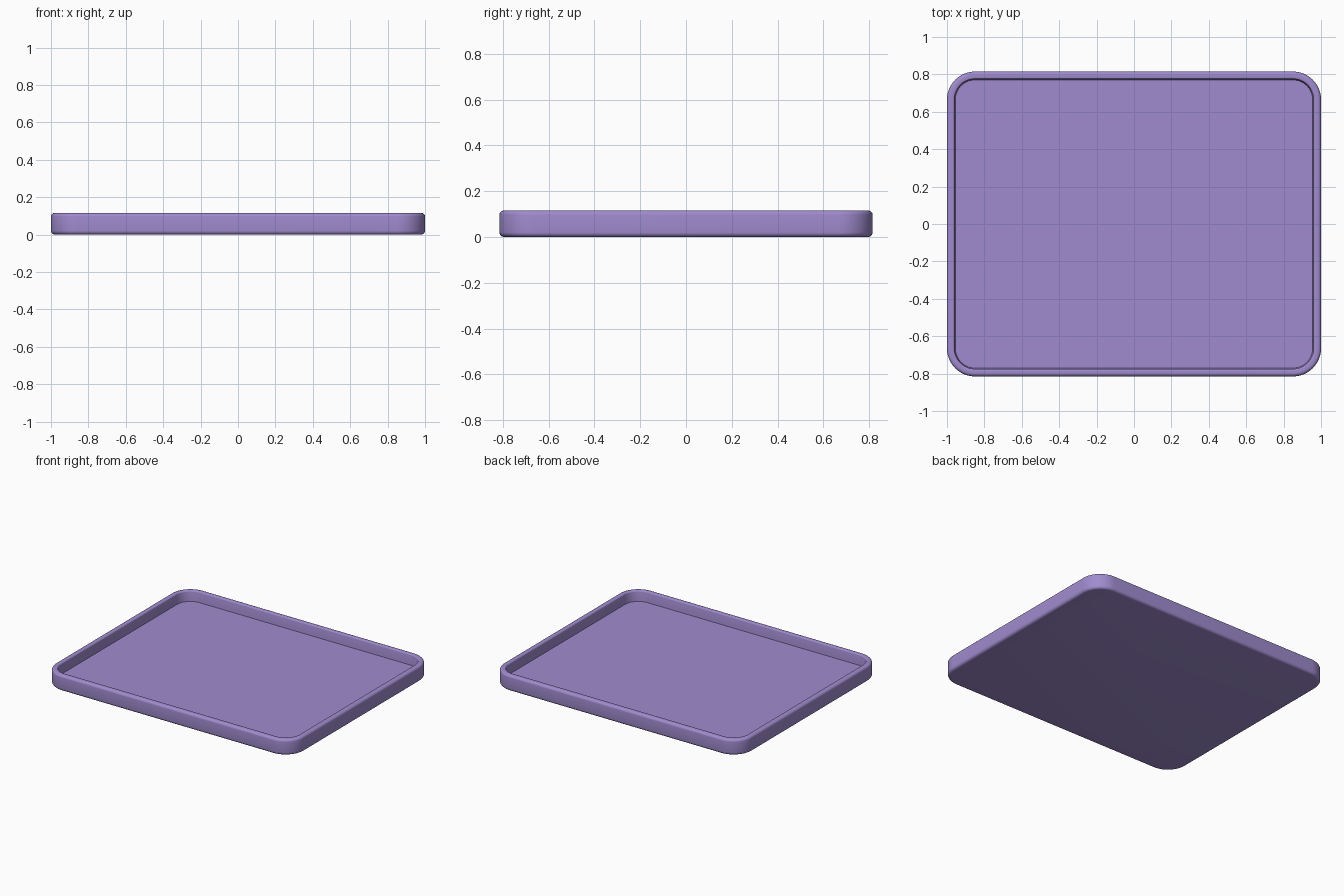
import bpy, bmesh
from math import sin, cos, pi, radians

cube = bpy.data.objects.get("Cube")
if cube:
    bpy.data.objects.remove(cube, do_unlink=True)

HALF_X, HALF_Y, HEIGHT = 1.0, 0.815, 0.115
CORNER, FLOOR = 0.15, 0.04
STEPS = 12  # segments per rounded corner

purple = bpy.data.materials.new("soft_purple")
purple.use_nodes = True
colour = (0.35, 0.26, 0.62, 1)
purple.diffuse_color = colour
purple.node_tree.nodes["Principled BSDF"].inputs["Base Color"].default_value = colour


def arc(inset, z, radius, start, end, count=5):
    """Points of a rounded edge in the wall section: (inset, height)."""
    angles = [radians(start + (end - start) * i / count) for i in range(count + 1)]
    return [(inset - radius * cos(a), z + radius * sin(a)) for a in angles]


def ring(bm, inset, z):
    """Rounded rectangle pulled in from the outer edge."""
    r = CORNER - inset
    verts = []
    for k, (sx, sy) in enumerate([(1, 1), (-1, 1), (-1, -1), (1, -1)]):
        for i in range(STEPS + 1):
            a = (k + i / STEPS) * pi / 2
            verts.append(bm.verts.new((sx * (HALF_X - CORNER) + r * cos(a),
                                       sy * (HALF_Y - CORNER) + r * sin(a), z)))
    return verts


# Wall section: bottom edge, outer side, rounded rim, inner side
section = arc(0.02, 0.02, 0.02, -90, 0)
section += arc(0.018, HEIGHT - 0.018, 0.018, 0, 90)
section += arc(0.032, HEIGHT - 0.008, 0.008, 90, 180, 3)
section.append((0.045, FLOOR))

bm = bmesh.new()
rings = [ring(bm, inset, z) for inset, z in section]
for low, high in zip(rings, rings[1:]):
    n = len(low)
    for i in range(n):
        j = (i + 1) % n
        bm.faces.new((low[i], low[j], high[j], high[i]))
# Underside and inner floor
bm.faces.new(rings[0][::-1])
bm.faces.new(rings[-1])
bmesh.ops.recalc_face_normals(bm, faces=bm.faces)

mesh = bpy.data.meshes.new("tray")
bm.to_mesh(mesh)
bm.free()
mesh.materials.append(purple)
tray = bpy.data.objects.new("tray", mesh)
bpy.context.collection.objects.link(tray)
bpy.context.view_layer.objects.active = tray
tray.select_set(True)
bpy.ops.object.shade_smooth_by_angle(angle=radians(35))
